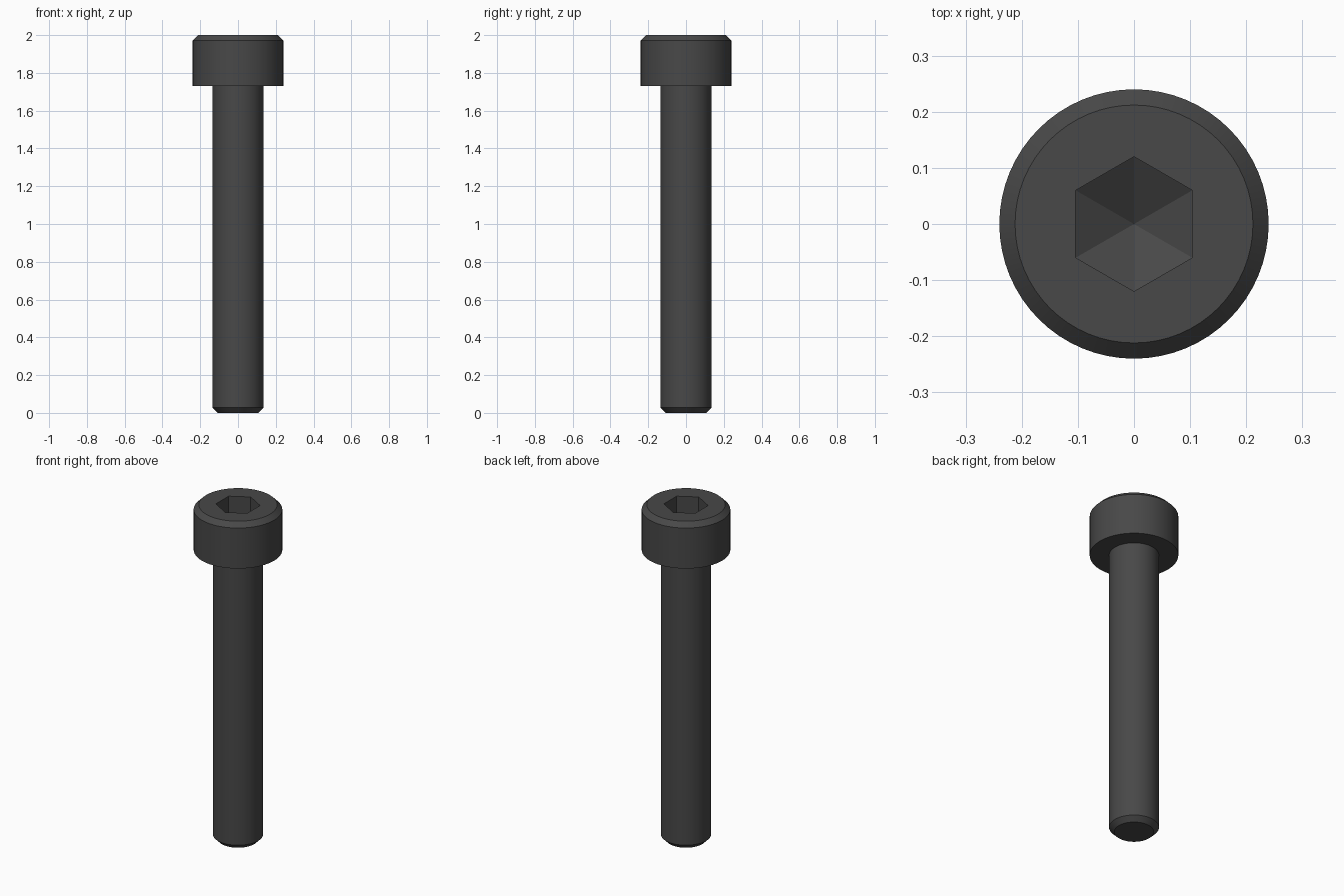
import bpy, bmesh, math

cube = bpy.data.objects.get("Cube")
if cube:
    bpy.data.objects.remove(cube, do_unlink=True)

SEGMENTS = 64
HEAD_R, SHANK_R, CHAMFER = 0.24, 0.135, 0.028
HEAD_BASE, TOP = 1.73, 2.0
SOCKET_R, SOCKET_FLOOR, SOCKET_TIP = 0.12, 1.87, 1.80

steel = bpy.data.materials.new("dark steel")
steel.use_nodes = True
steel.diffuse_color = (0.065, 0.065, 0.065, 1)
steel.node_tree.nodes["Principled BSDF"].inputs["Base Color"].default_value = steel.diffuse_color


def ring(bm, radius, z, count):
    """Loop of vertices with one corner on +y."""
    step = math.tau / count
    return [bm.verts.new((radius * math.sin(-i * step), radius * math.cos(i * step), z))
            for i in range(count)]


def loft(bm, profile, count):
    """Join rings along a (radius, z) profile and return them."""
    rings = [ring(bm, r, z, count) for r, z in profile]
    for a, b in zip(rings, rings[1:]):
        for i in range(count):
            j = (i + 1) % count
            bm.faces.new((a[i], a[j], b[j], b[i]))
    return rings


def loop_edges(bm, verts):
    return [bm.edges.get((v, verts[i - 1])) for i, v in enumerate(verts)]


def finish(bm, name):
    bm.normal_update()
    mesh = bpy.data.meshes.new(name)
    bm.to_mesh(mesh)
    bm.free()
    mesh.materials.append(steel)
    obj = bpy.data.objects.new(name, mesh)
    bpy.context.collection.objects.link(obj)
    bpy.ops.object.select_all(action='DESELECT')
    obj.select_set(True)
    bpy.context.view_layer.objects.active = obj
    bpy.ops.object.shade_smooth_by_angle(angle=math.radians(25))


# Head: underside ring, wall and chamfer
bm = bmesh.new()
outer = loft(bm, [(SHANK_R, HEAD_BASE), (HEAD_R, HEAD_BASE),
                  (HEAD_R, TOP - CHAMFER), (HEAD_R - CHAMFER, TOP)], SEGMENTS)
# Hexagonal socket with a pointed floor
socket = loft(bm, [(SOCKET_R, TOP), (SOCKET_R, SOCKET_FLOOR)], 6)
tip = bm.verts.new((0, 0, SOCKET_TIP))
floor = socket[1]
for i in range(6):
    bm.faces.new((floor[i - 1], floor[i], tip))
# Flat top around the socket
bmesh.ops.triangle_fill(bm, use_beauty=True, normal=(0, 0, 1),
                        edges=loop_edges(bm, outer[-1]) + loop_edges(bm, socket[0]))
bmesh.ops.recalc_face_normals(bm, faces=bm.faces)
finish(bm, "head")

# Shank with chamfered, capped end
bm = bmesh.new()
shank = loft(bm, [(SHANK_R - CHAMFER, 0), (SHANK_R, CHAMFER), (SHANK_R, HEAD_BASE)], SEGMENTS)
bm.faces.new(list(reversed(shank[0])))
finish(bm, "shank")
